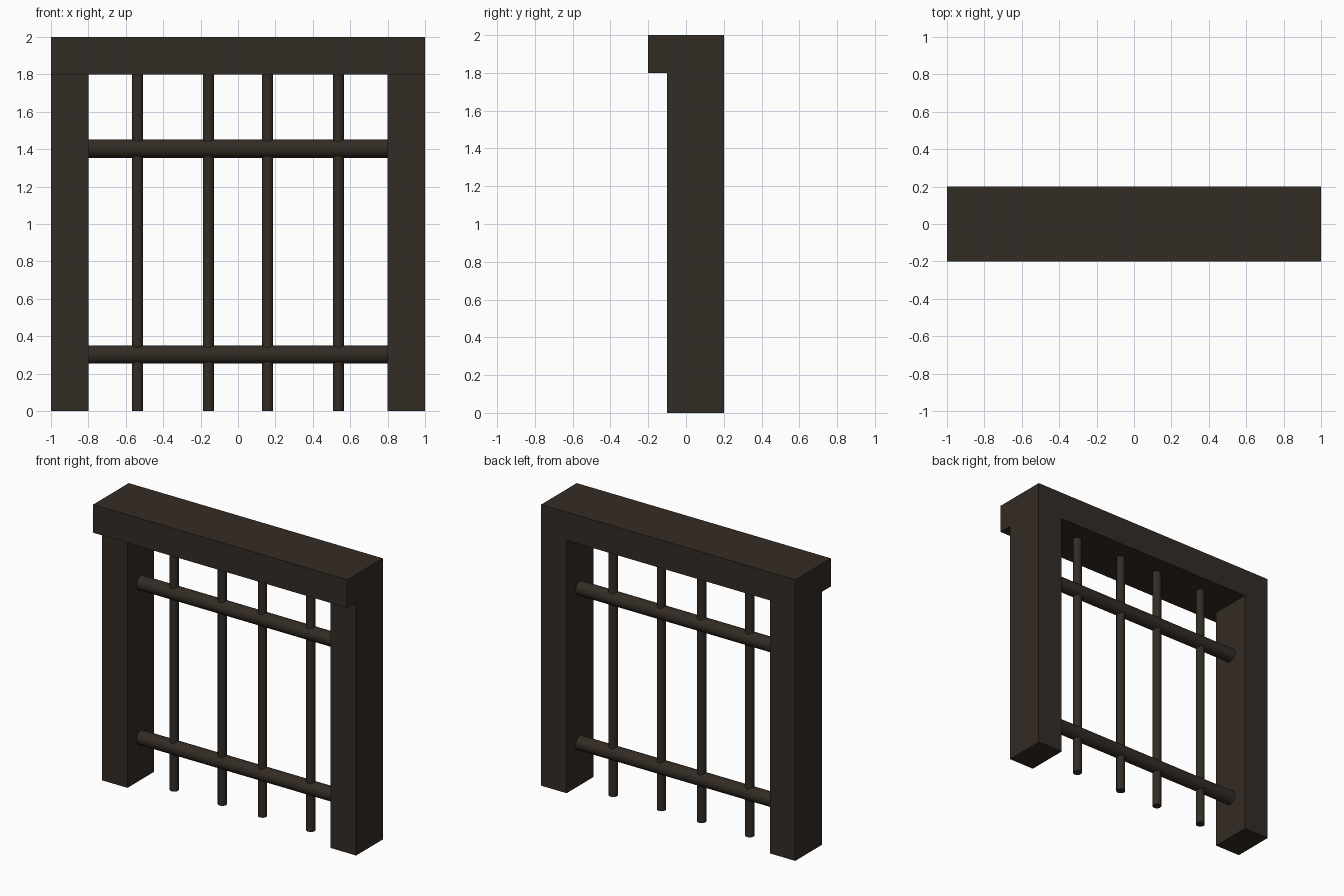
import bpy
from math import pi

if "Cube" in bpy.data.objects:
    bpy.data.objects.remove(bpy.data.objects["Cube"])

mat = bpy.data.materials.new("dark_wood")
mat.diffuse_color = (0.034, 0.025, 0.018, 1)
mat.use_nodes = True
mat.node_tree.nodes["Principled BSDF"].inputs["Base Color"].default_value = mat.diffuse_color


def box(name, lo, hi):
    centre = [(a + b) / 2 for a, b in zip(lo, hi)]
    bpy.ops.mesh.primitive_cube_add(size=1, location=centre)
    ob = bpy.context.object
    ob.name = name
    ob.scale = [b - a for a, b in zip(lo, hi)]
    bpy.ops.object.transform_apply(location=False, rotation=False, scale=True)
    ob.data.materials.append(mat)


def rod(name, radius, length, centre, rotation=(0, 0, 0)):
    bpy.ops.mesh.primitive_cylinder_add(vertices=24, radius=radius, depth=length,
                                        location=centre, rotation=rotation)
    ob = bpy.context.object
    ob.name = name
    ob.data.materials.append(mat)
    bpy.ops.object.shade_smooth_by_angle()


# Frame: overhanging lintel on two posts, flush at the back
box("lintel", (-1, -0.2, 1.8), (1, 0.2, 2))
box("left_post", (-1, -0.1, 0), (-0.8, 0.2, 1.8))
box("right_post", (0.8, -0.1, 0), (1, 0.2, 1.8))

# Horizontal rails between the posts
for name, z in (("lower_rail", 0.302), ("upper_rail", 1.403)):
    rod(name, 0.049, 1.6, (0, 0.05, z), (0, pi / 2, 0))

# Upright bars hanging from the lintel
for i, x in enumerate((-0.537, -0.158, 0.158, 0.537)):
    rod(f"upright_bar_{i + 1}", 0.03, 1.8, (x, 0.05, 0.9))
